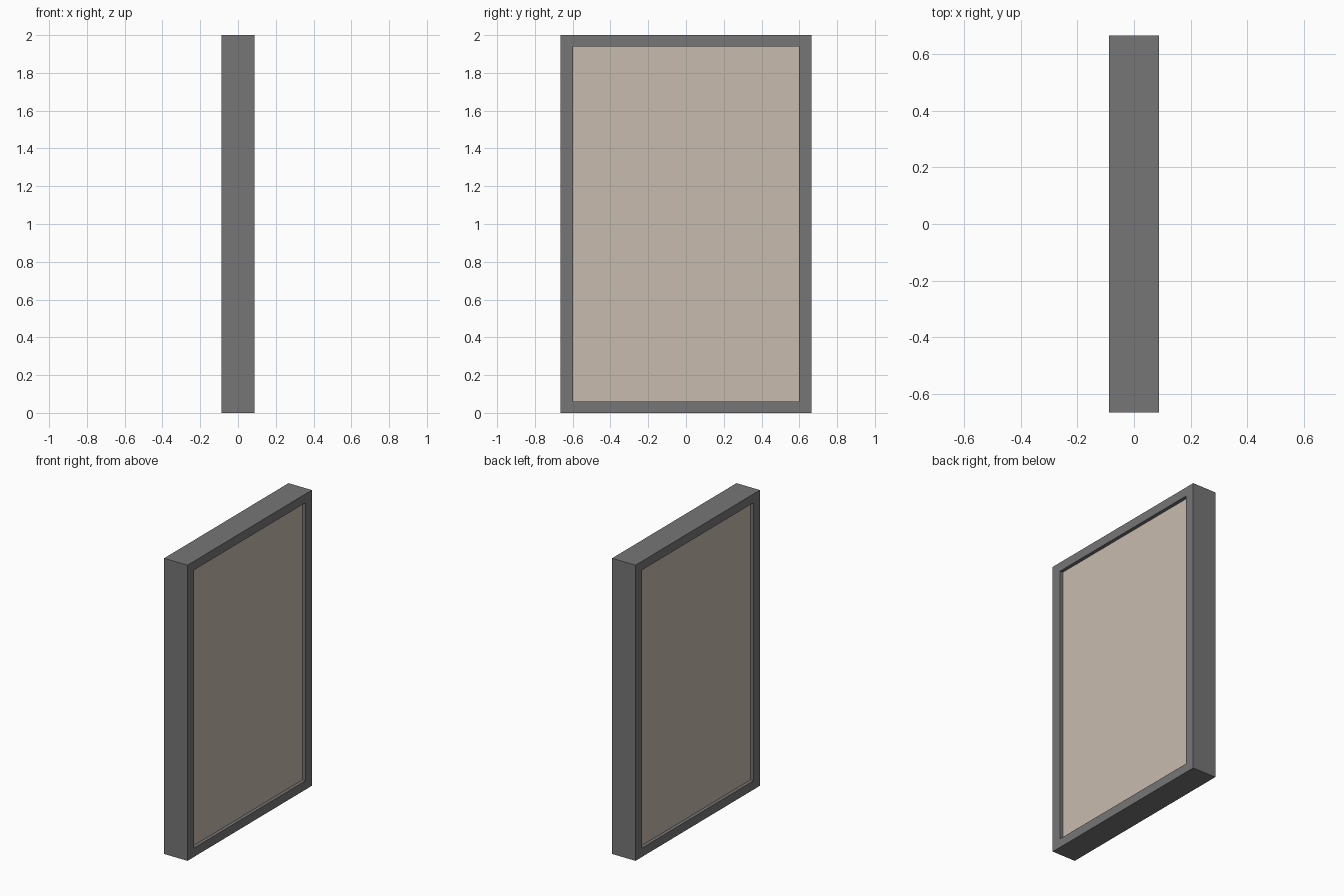
import bpy
import bmesh

if "Cube" in bpy.data.objects:
    bpy.data.objects.remove(bpy.data.objects["Cube"])

HALF_T, HALF_W, HEIGHT = 0.0875, 0.665, 2.0   # outer frame
SIDE, RAIL = 0.068, 0.06                      # stile and rail widths
RECESS = 0.023                                # panel set back on both faces


def material(name, rgb):
    mat = bpy.data.materials.new(name)
    mat.diffuse_color = (*rgb, 1)
    mat.use_nodes = True
    mat.node_tree.nodes["Principled BSDF"].inputs["Base Color"].default_value = mat.diffuse_color
    return mat


def add_object(name, bm, mat):
    bmesh.ops.recalc_face_normals(bm, faces=bm.faces)
    mesh = bpy.data.meshes.new(name)
    bm.to_mesh(mesh)
    bm.free()
    mesh.materials.append(mat)
    obj = bpy.data.objects.new(name, mesh)
    bpy.context.collection.objects.link(obj)
    return obj


# Frame: rectangular section swept around four corners
bm = bmesh.new()
rings = []
for sy, sz in ((-1, -1), (1, -1), (1, 1), (-1, 1)):
    section = ((-HALF_T, 0, 0), (HALF_T, 0, 0), (HALF_T, SIDE, RAIL), (-HALF_T, SIDE, RAIL))
    rings.append([bm.verts.new((x, sy * (HALF_W - dy), HEIGHT / 2 + sz * (HEIGHT / 2 - dz)))
                  for x, dy, dz in section])
for i in range(4):
    a, b = rings[i], rings[(i + 1) % 4]
    for j in range(4):
        k = (j + 1) % 4
        bm.faces.new((a[j], a[k], b[k], b[j]))
add_object("frame", bm, material("dark_grey", (0.18, 0.18, 0.18)))

# Panel: slab filling the opening, recessed on both faces
bm = bmesh.new()
bmesh.ops.create_cube(bm, size=1)
bmesh.ops.scale(bm, verts=bm.verts, vec=(2 * (HALF_T - RECESS), 2 * (HALF_W - SIDE), HEIGHT - 2 * RAIL))
bmesh.ops.translate(bm, verts=bm.verts, vec=(0, 0, HEIGHT / 2))
add_object("panel", bm, material("tan", (0.58, 0.50, 0.42)))
